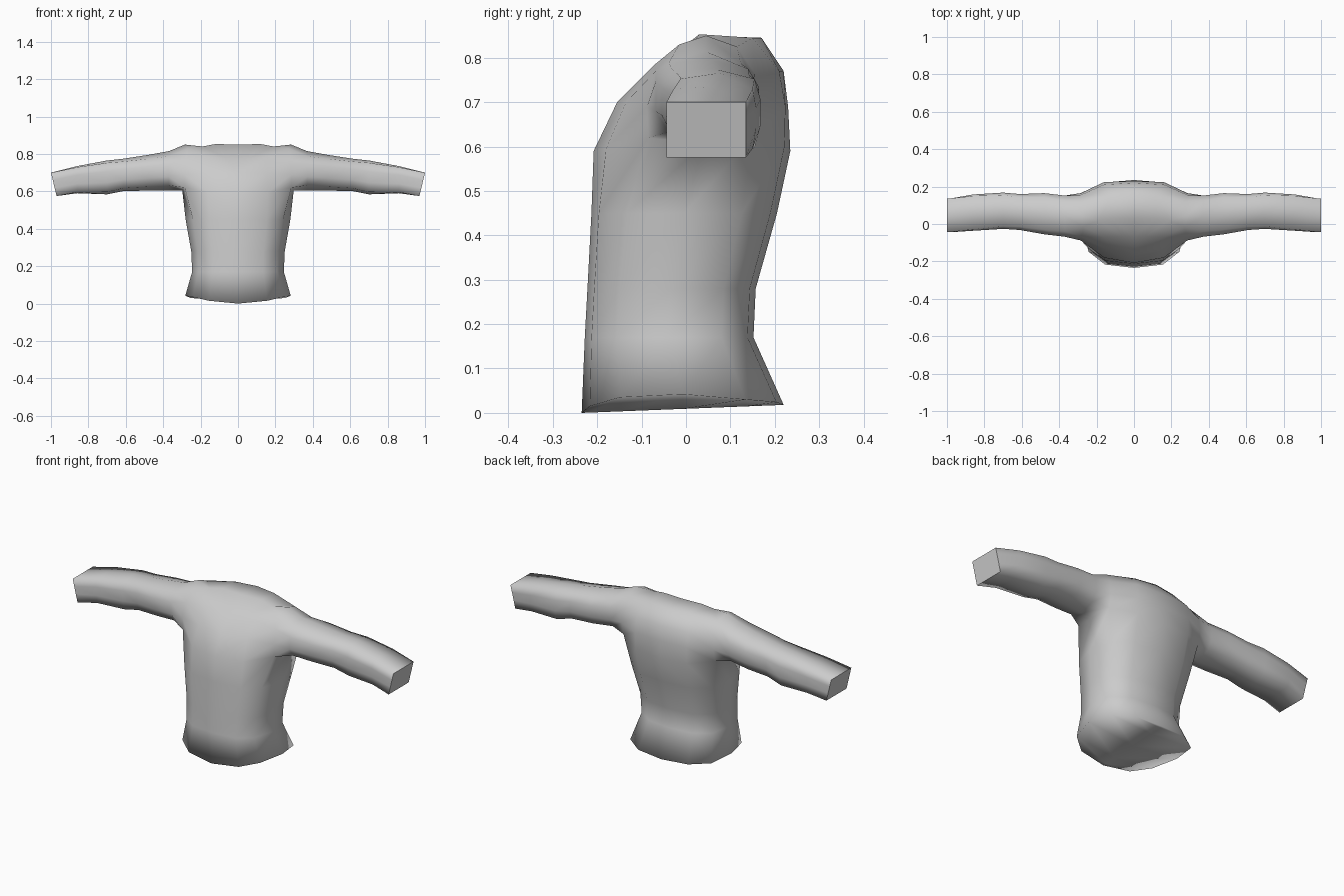
import bpy, bmesh

if "Cube" in bpy.data.objects:
    bpy.data.objects.remove(bpy.data.objects["Cube"])

grey = bpy.data.materials.new("plain grey cloth")
grey.diffuse_color = (0.6, 0.6, 0.6, 1)
grey.use_nodes = True
grey.node_tree.nodes["Principled BSDF"].inputs["Base Color"].default_value = grey.diffuse_color

bm = bmesh.new()
V = lambda p: bm.verts.new(p)
F = lambda *vs: bm.faces.new(vs)

# Lower body rings of the +x half, from front centre round to back centre
COLS = [(0, -1), (.55, -.92), (.86, -.62), (1, 0), (.9, .62), (.55, .93), (0, 1)]
HEM_Z = [0, .015, .035, .042, .03, .024, .018]
rows = []
for z, w, front, back in [(0, .282, -.235, .22), (.17, .245, -.228, .152),
                          (.28, .25, -.222, .157), (.45, .28, -.213, .205)]:
    mid, half = (front + back) / 2, (back - front) / 2
    rows.append([V((w * cx, mid + half * cy, z if rows else HEM_Z[i]))
                 for i, (cx, cy) in enumerate(COLS)])

# Chest, neckline and shoulder rings
UPPER = [
    [(0, -.208, .59), (.16, -.18, .595), (.285, -.085, .62), (.298, .04, .605),
     (.285, .15, .62), (.16, .222, .6), (0, .235, .59)],
    [(0, -.155, .70), (.15, -.135, .70), (.285, -.088, .69), None,
     (.285, .165, .69), (.16, .224, .69), (0, .23, .69)],
    [(.06, -.068, .775), (.16, -.07, .785), (.28, -.068, .77), None,
     (.285, .155, .765), (.16, .21, .77), (0, .22, .77)],
    [(.12, .03, .853), (.19, .02, .84), (.27, -.015, .83), (.283, .045, .85),
     (.275, .115, .825), (.12, .15, .845), (0, .17, .845)],
]
for r in UPPER:
    rows.append([V(p) if p else None for p in r])

# Torso skin, leaving the armhole open
for a, b in zip(rows, rows[1:]):
    for i in range(6):
        q = (a[i], a[i + 1], b[i + 1], b[i])
        if None not in q:
            F(*q)

# Shoulder top
f0, f1, f2, side, b2, b1, b0 = rows[7]
F(f0, f1, b1)
F(f1, b2, b1)
F(f1, f2, side)
F(f1, side, b2)

# Closed neck opening
tip, v6 = rows[5][0], rows[6][0]
m6, m7 = V((0, -.068, .775)), V((0, .03, .85))
F(tip, v6, m6)
F(m6, v6, f0, m7)
F(m7, f0, b1, b0)

# Closed underside, stepping along the centre line
hem = rows[0]
mids = [V((0, v.co.y, .018 * (v.co.y + .235) / .455)) for v in hem[1:-1]]
F(hem[0], hem[1], mids[0])
for i in range(4):
    F(mids[i], hem[i + 1], hem[i + 2], mids[i + 1])
F(mids[4], hem[5], hem[6])

# Sleeve: ten-sided rings (u across y, v up) that square off at the cuff
armhole = [rows[4][2], rows[5][2], rows[6][2], f2, side, b2,
           rows[6][4], rows[5][4], rows[4][4], rows[4][3]]
RING = [(-1, -1), (-1, -.3), (-1, .35), (-1, 1), (0, 1),
        (1, 1), (1, .35), (1, -.3), (1, -1), (0, -1)]
# x, bottom, top, front, back, corner tightness
STATIONS = [(.37, .605, .815, -.068, .152, .74), (.48, .604, .795, -.055, .165, .78),
            (.61, .602, .775, -.032, .16, .82), (.70, .584, .765, -.026, .168, .86),
            (.86, .59, .735, -.036, .158, .92), (1.0, .575, .70, -.044, .135, 1)]
ring = armhole
for x, lo, hi, fr, bk, c in STATIONS:
    new = []
    for u, v in RING:
        k = c if abs(u * v) == 1 else 1
        lean = .03 * (1 - v) / 2 if x == 1.0 else 0
        new.append(V((x - lean, (fr + bk) / 2 + u * k * (bk - fr) / 2,
                      (lo + hi) / 2 + v * k * (hi - lo) / 2)))
    for i in range(10):
        j = (i + 1) % 10
        F(ring[i], ring[j], new[j], new[i])
    ring = new
cuff = F(*ring)

bmesh.ops.recalc_face_normals(bm, faces=bm.faces)
for f in bm.faces:
    f.smooth = True
cuff.smooth = False
for e in cuff.edges:
    e.smooth = False

me = bpy.data.meshes.new("sweater")
bm.to_mesh(me)
bm.free()
me.materials.append(grey)
sweater = bpy.data.objects.new("sweater", me)
bpy.context.collection.objects.link(sweater)

# Other half
mirror = sweater.modifiers.new("mirror", 'MIRROR')
mirror.use_clip = True
mirror.merge_threshold = .001
